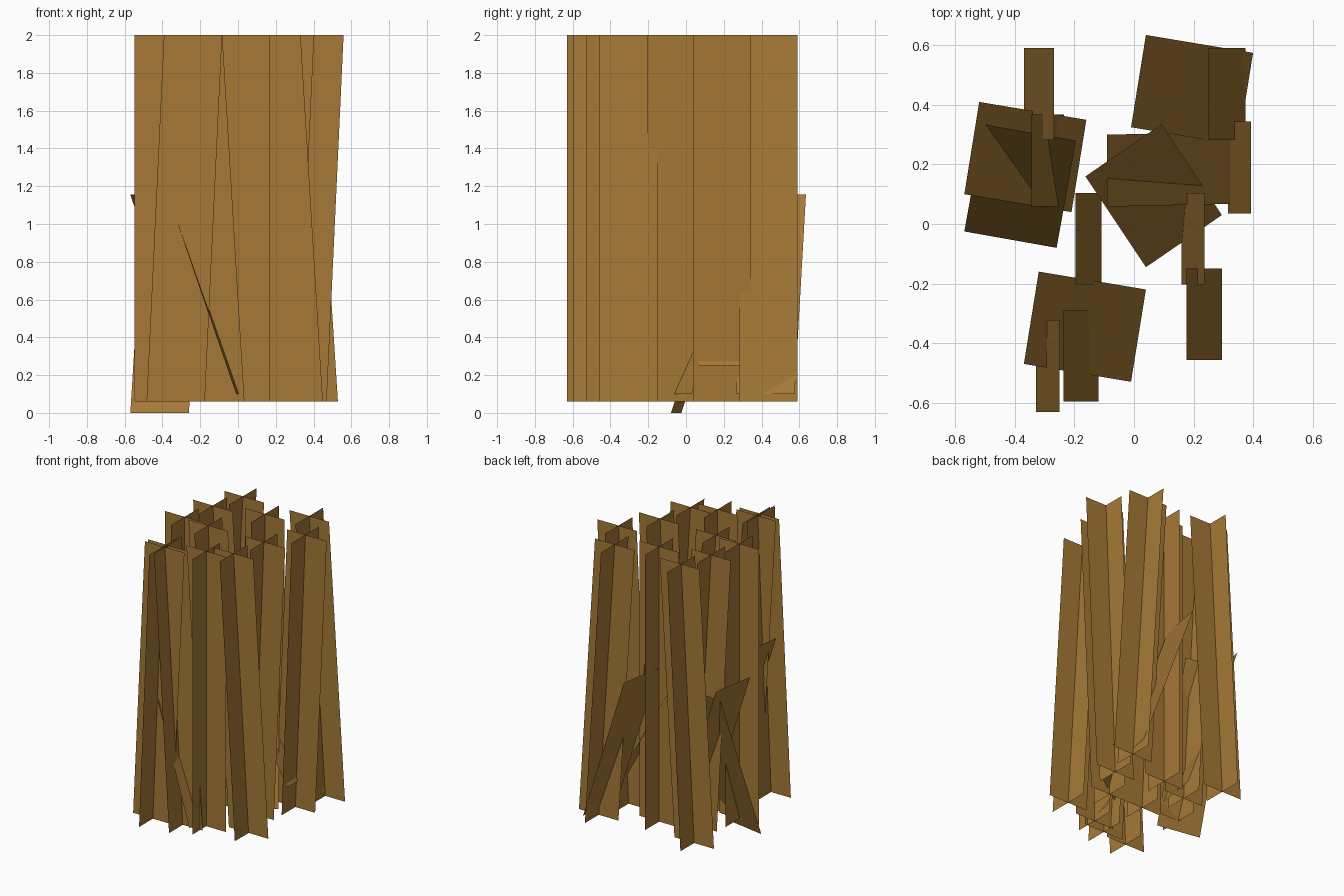
import bpy

if "Cube" in bpy.data.objects:
    bpy.data.objects.remove(bpy.data.objects["Cube"])

brown = bpy.data.materials.new("dry_reed_brown")
brown.diffuse_color = (0.38, 0.19, 0.037, 1)
brown.use_nodes = True
brown.node_tree.nodes["Principled BSDF"].inputs["Base Color"].default_value = brown.diffuse_color

Z0, Z1, HALF = 0.06, 2.0, 0.154


def sheet(name, quads):
    """Mesh of flat single-sided quads, each given by its four corners."""
    verts = [c for q in quads for c in q]
    faces = [tuple(range(i * 4, i * 4 + 4)) for i in range(len(quads))]
    me = bpy.data.meshes.new(name)
    me.from_pydata(verts, [], faces)
    me.materials.append(brown)
    ob = bpy.data.objects.new(name, me)
    bpy.context.scene.collection.objects.link(ob)
    return ob


def reed(name, xb, xt, y):
    """Two crossed upright sheets leaning sideways from xb (foot) to xt (tip)."""
    h = HALF
    k = 0.012 if xt > xb else 0.0      # right-leaning reeds spread a little
    sheet(name, [
        [(xb - h, y, Z0), (xb + h, y, Z0), (xt + h + k, y, Z1), (xt - h + k, y, Z1)],
        [(xb, y - h, Z0), (xb, y + h, Z0), (xt, y + h, Z1), (xt, y - h, Z1)],
    ])


def leaf(name, foot_a, foot_b, run, z0, z1):
    """Slanted blade: foot edge a-b at z0, shifted by run up to z1."""
    (ax, ay), (bx, by), (rx, ry) = foot_a, foot_b, run
    sheet(name, [[(ax, ay, z0), (bx, by, z0),
                  (bx + rx, by + ry, z1), (ax + rx, ay + ry, z1)]])


# Reeds: foot x, tip x, y
REEDS = [
    (-0.37, -0.268, 0.437), (-0.235, -0.345, 0.213), (-0.11, -0.197, -0.05),
    (-0.12, -0.237, -0.443), (-0.33, -0.25, -0.477), (0.295, 0.177, -0.303),
    (0.16, 0.237, -0.05), (0.315, 0.393, 0.19), (0.375, 0.25, 0.437),
    (0.015, 0.015, -0.375), (0.0, 0.0, 0.30), (-0.395, -0.395, -0.03),
]
for i, r in enumerate(REEDS):
    reed(f"reed_{i + 1}", *r)

# Three parallel bent leaves
for i, (x, y) in enumerate([(0.40, 0.575), (-0.16, 0.35), (0.04, -0.22)]):
    leaf(f"bent_leaf_{i + 1}", (x, y), (x - 0.05, y - 0.31), (-0.36, 0.06), 0.1, 1.155)

# Leaves turned other ways
leaf("low_leaf", (-0.57, -0.025), (-0.26, -0.08), (0.065, 0.36), 0.0, 1.055)
leaf("turned_leaf", (0.04, -0.145), (0.295, 0.03), (-0.203, 0.305), 0.1, 1.155)
leaf("small_leaf", (0.335, 0.068), (0.335, 0.31), (-0.425, -0.01), 0.25, 1.02)
